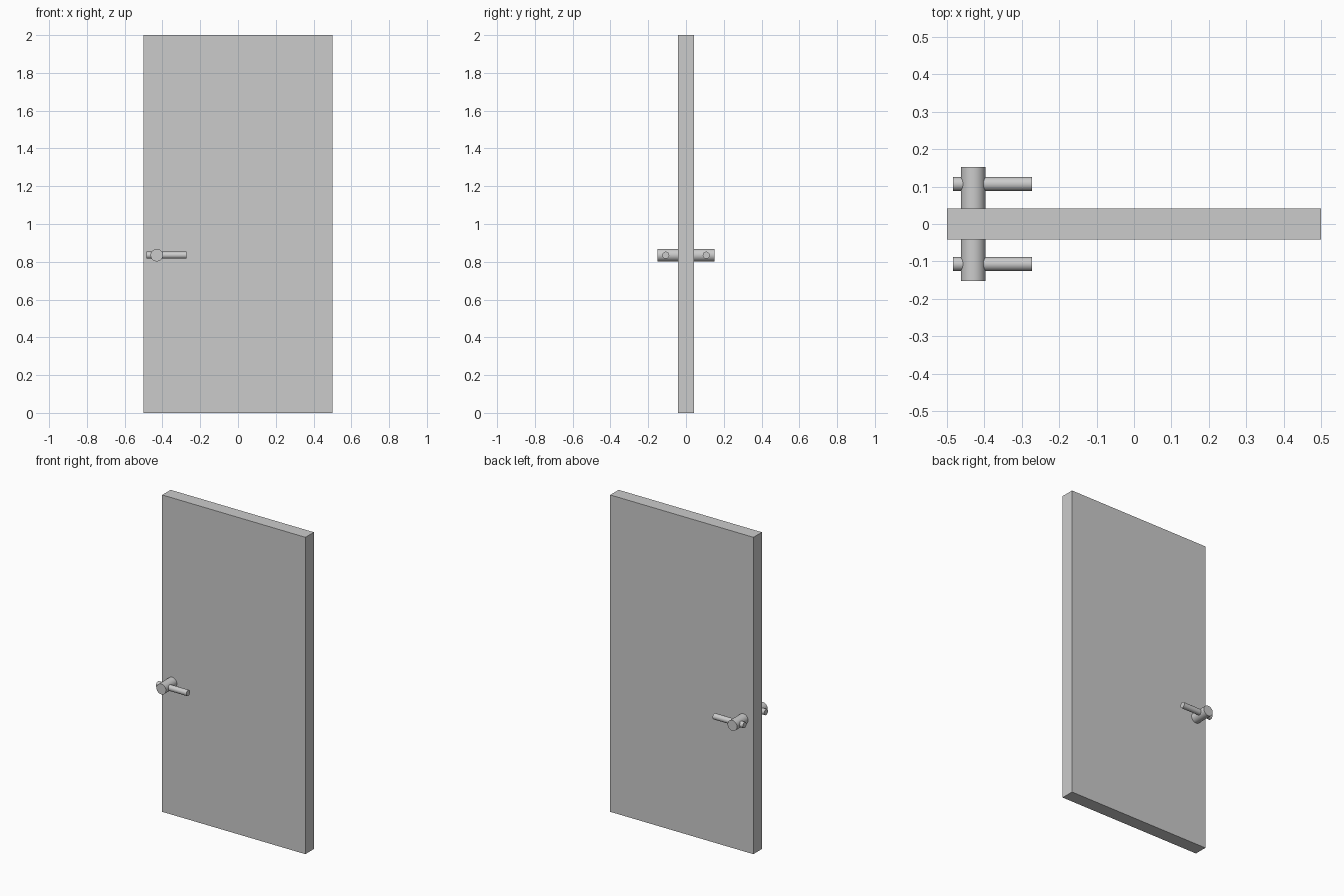
import bpy
from math import pi

if "Cube" in bpy.data.objects:
    bpy.data.objects.remove(bpy.data.objects["Cube"])

HANDLE_X, HANDLE_Z = -0.43, 0.835
DOOR_HALF = 0.042


def rod(name, radius, length, location, rotation):
    bpy.ops.mesh.primitive_cylinder_add(vertices=32, radius=radius, depth=length,
                                        location=location, rotation=rotation)
    obj = bpy.context.object
    obj.name = name
    bpy.ops.object.shade_smooth_by_angle()
    return obj


# Door slab
bpy.ops.mesh.primitive_cube_add(size=1, location=(0, 0, 1))
door = bpy.context.object
door.name = "door_panel"
door.scale = (1, 2 * DOOR_HALF, 2)
bpy.ops.object.transform_apply(location=False, rotation=False, scale=True)

# Matching handle on each face: a stub out of the door and a lever through it
for side, s in (("front", -1), ("back", 1)):
    inner, outer = DOOR_HALF - 0.002, 0.152
    rod(f"{side}_handle_stub", 0.033, outer - inner,
        (HANDLE_X, s * (inner + outer) / 2, HANDLE_Z), (pi / 2, 0, 0))
    rod(f"{side}_handle_lever", 0.0185, 0.211,
        (-0.3785, s * 0.107, HANDLE_Z), (0, pi / 2, 0))
